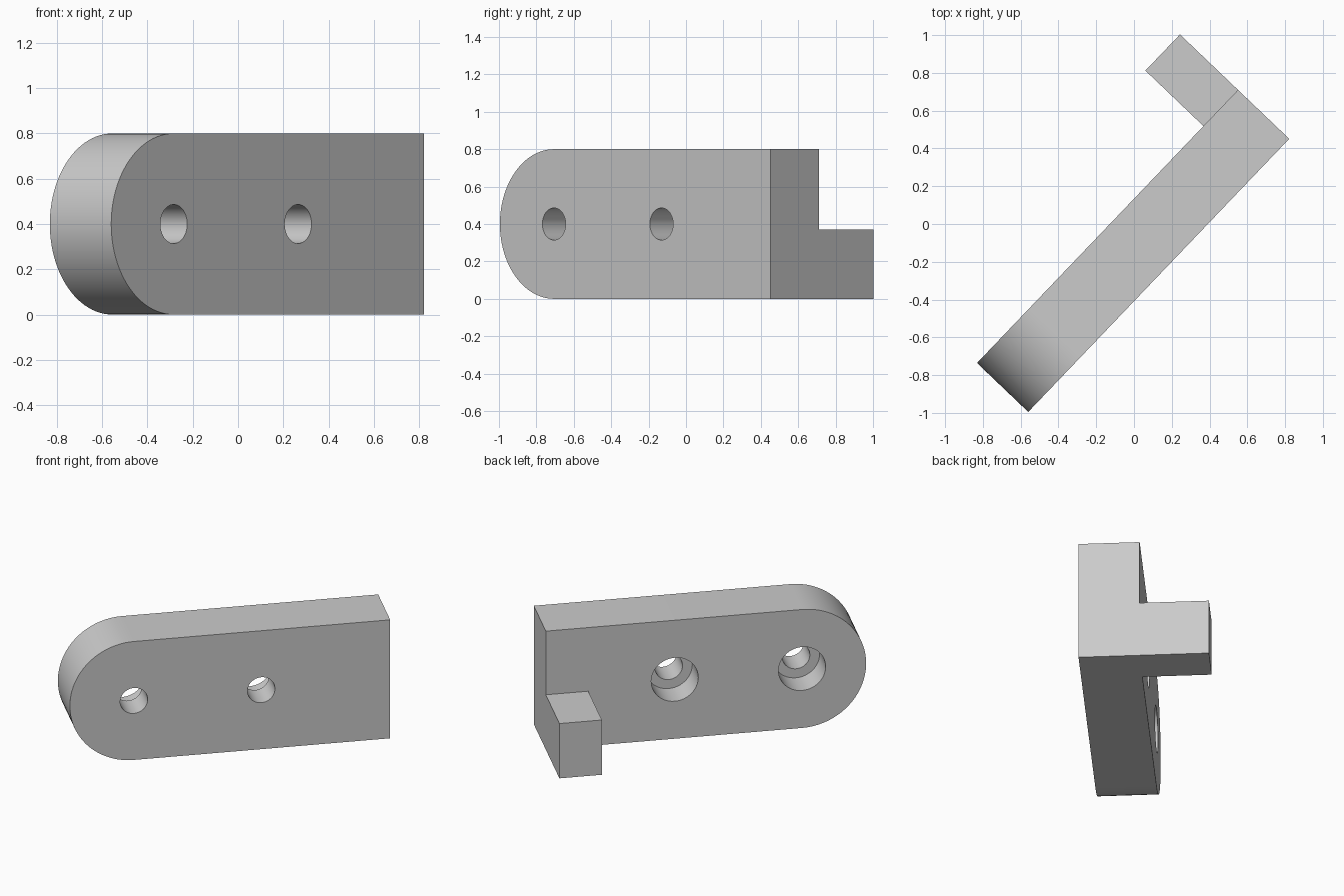
import bpy, bmesh, math
from mathutils import Matrix, Vector

if "Cube" in bpy.data.objects:
    bpy.data.objects.remove(bpy.data.objects["Cube"], do_unlink=True)

LENGTH, THICK, HEIGHT = 2.0, 0.375, 0.8
RADIUS = HEIGHT / 2
TAB_WIDTH, TAB_REACH, TAB_HEIGHT = 0.265, 0.425, 0.37
HOLES = (0.4, 1.195)

# Local frame: x along the plate, y through its thickness, z up
PLACE = Matrix.Translation((-0.56, -0.995, 0)) @ Matrix.Rotation(math.radians(46.3), 4, "Z")

grey = bpy.data.materials.new("plain grey")
grey.use_nodes = True
grey.diffuse_color = (0.6, 0.6, 0.6, 1)
grey.node_tree.nodes["Principled BSDF"].inputs["Base Color"].default_value = (0.6, 0.6, 0.6, 1)


def prism(name, outline, y0, y1):
    """Extrude an x-z outline from y0 to y1."""
    bm = bmesh.new()
    face = bm.faces.new([bm.verts.new((x, y0, z)) for x, z in outline])
    moved = bmesh.ops.extrude_face_region(bm, geom=[face])["geom"]
    bmesh.ops.translate(bm, vec=Vector((0, y1 - y0, 0)),
                        verts=[v for v in moved if isinstance(v, bmesh.types.BMVert)])
    bmesh.ops.recalc_face_normals(bm, faces=bm.faces)
    mesh = bpy.data.meshes.new(name)
    bm.to_mesh(mesh)
    bm.free()
    mesh.materials.append(grey)
    obj = bpy.data.objects.new(name, mesh)
    bpy.context.collection.objects.link(obj)
    obj.matrix_world = PLACE
    return obj


def arc(cx, cz, r, start, sweep, steps):
    angles = [math.radians(start + sweep * i / steps) for i in range(steps + 1)]
    return [(cx + r * math.cos(a), cz + r * math.sin(a)) for a in angles]


def combine(target, tool, operation):
    mod = target.modifiers.new(tool.name, "BOOLEAN")
    mod.operation, mod.solver, mod.object = operation, "EXACT", tool
    bpy.context.view_layer.objects.active = target
    bpy.ops.object.modifier_apply(modifier=mod.name)
    bpy.data.objects.remove(tool, do_unlink=True)


# Plate with one rounded end
plate = prism("bracket_plate",
              [(LENGTH, 0), (LENGTH, HEIGHT)] + arc(RADIUS, RADIUS, RADIUS, 90, 180, 48),
              0, THICK)

# Low tab at the square end, rooted inside the plate
tab = prism("end_tab",
            [(LENGTH - TAB_WIDTH, 0), (LENGTH, 0), (LENGTH, TAB_HEIGHT),
             (LENGTH - TAB_WIDTH, TAB_HEIGHT)],
            THICK / 2, THICK + TAB_REACH)
combine(plate, tab, "UNION")

# Counterbored screw holes
for x in HOLES:
    for name, r, y0 in (("screw_hole", 0.086, -0.1), ("counterbore", 0.147, THICK / 2)):
        cutter = prism(name, arc(x, RADIUS, r, 0, 360, 48)[:-1], y0, THICK + 0.1)
        combine(plate, cutter, "DIFFERENCE")

bpy.ops.object.select_all(action="DESELECT")
plate.select_set(True)
bpy.context.view_layer.objects.active = plate
bpy.ops.object.shade_smooth_by_angle(angle=math.radians(30))
